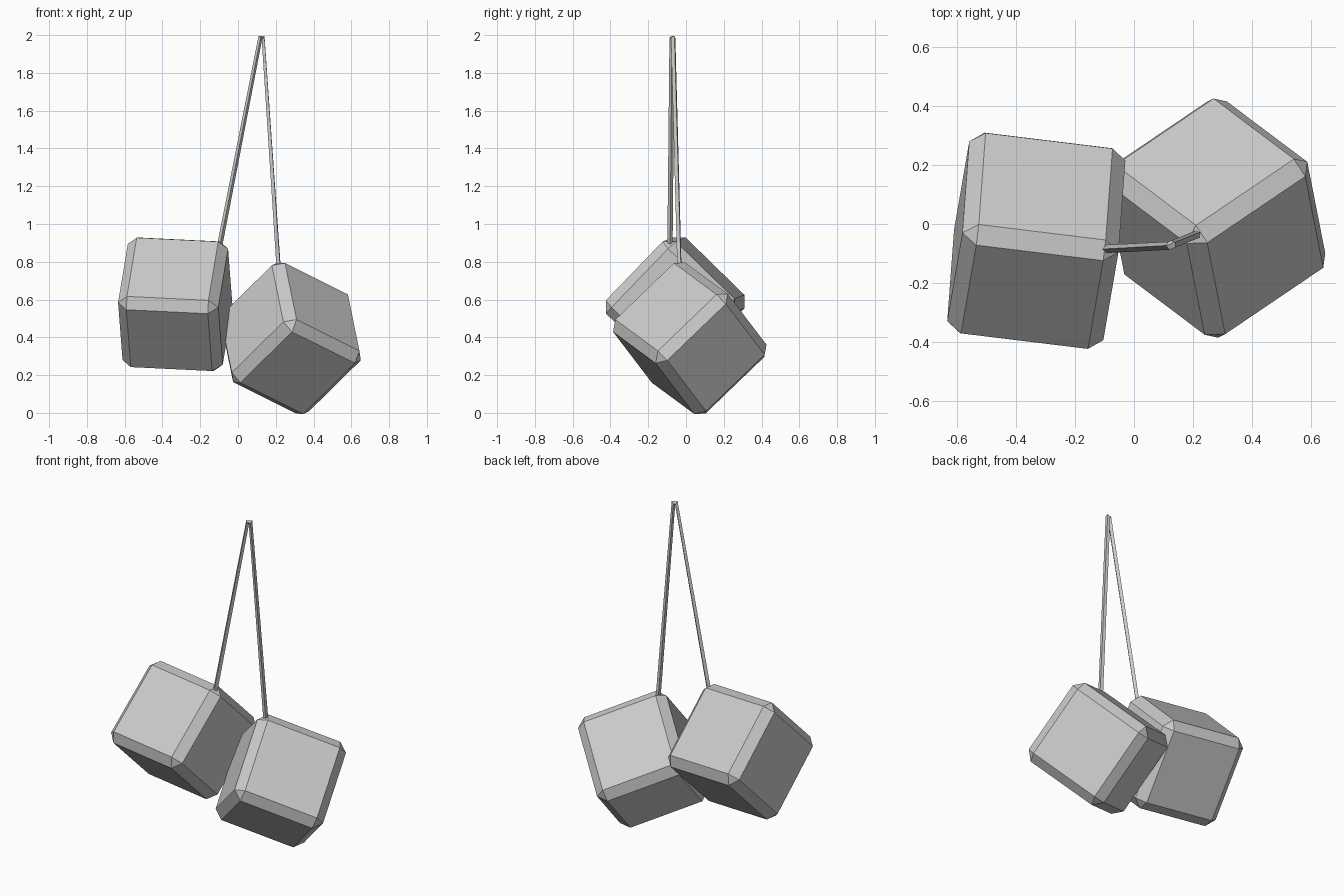
import bpy
import bmesh
from mathutils import Matrix, Vector

cube = bpy.data.objects.get("Cube")
if cube:
    bpy.data.objects.remove(cube, do_unlink=True)

SIZE = 0.535
CHAMFER = 0.05

grey = bpy.data.materials.new("plain_grey")
grey.use_nodes = True
colour = (0.6, 0.6, 0.6, 1)
grey.diffuse_color = colour
grey.node_tree.nodes["Principled BSDF"].inputs["Base Color"].default_value = colour


def add_object(name, data):
    obj = bpy.data.objects.new(name, data)
    bpy.context.collection.objects.link(obj)
    data.materials.append(grey)
    return obj


def add_die(name, centre, edge_a, edge_b):
    """Chamfered cube turned so that two of its edges follow the given directions."""
    a = Vector(edge_a).normalized()
    b = Vector(edge_b)
    b = (b - a * b.dot(a)).normalized()
    turn = Matrix((a, b, a.cross(b))).transposed().to_4x4()
    bm = bmesh.new()
    bmesh.ops.create_cube(bm, size=SIZE)
    bmesh.ops.bevel(bm, geom=bm.edges[:], offset=CHAMFER, segments=1,
                    affect='EDGES', profile=0.5)
    mesh = bpy.data.meshes.new(name)
    bm.to_mesh(mesh)
    bm.free()
    die = add_object(name, mesh)
    die.matrix_world = Matrix.Translation(centre) @ turn
    return die


# Two hanging dice
add_die("right_die", (-0.332, -0.057, 0.575), (0.434, -0.053, -0.021), (-0.052, -0.296, -0.307))
add_die("left_die", (0.278, 0.02, 0.395), (0.325, 0.22, -0.162), (-0.27, 0.2, -0.263))

# Folded string joining them, with a four-sided section
path = [(-0.1, -0.085, 0.87), (0.118, -0.074, 1.985),
        (0.133, -0.068, 1.985), (0.215, -0.035, 0.77)]
curve = bpy.data.curves.new("string", 'CURVE')
curve.dimensions = '3D'
curve.bevel_depth = 0.014
curve.bevel_resolution = 0
curve.use_fill_caps = True
spline = curve.splines.new('POLY')
spline.points.add(len(path) - 1)
for point, position in zip(spline.points, path):
    point.co = (*position, 1)
spline.use_smooth = False
add_object("string", curve)
